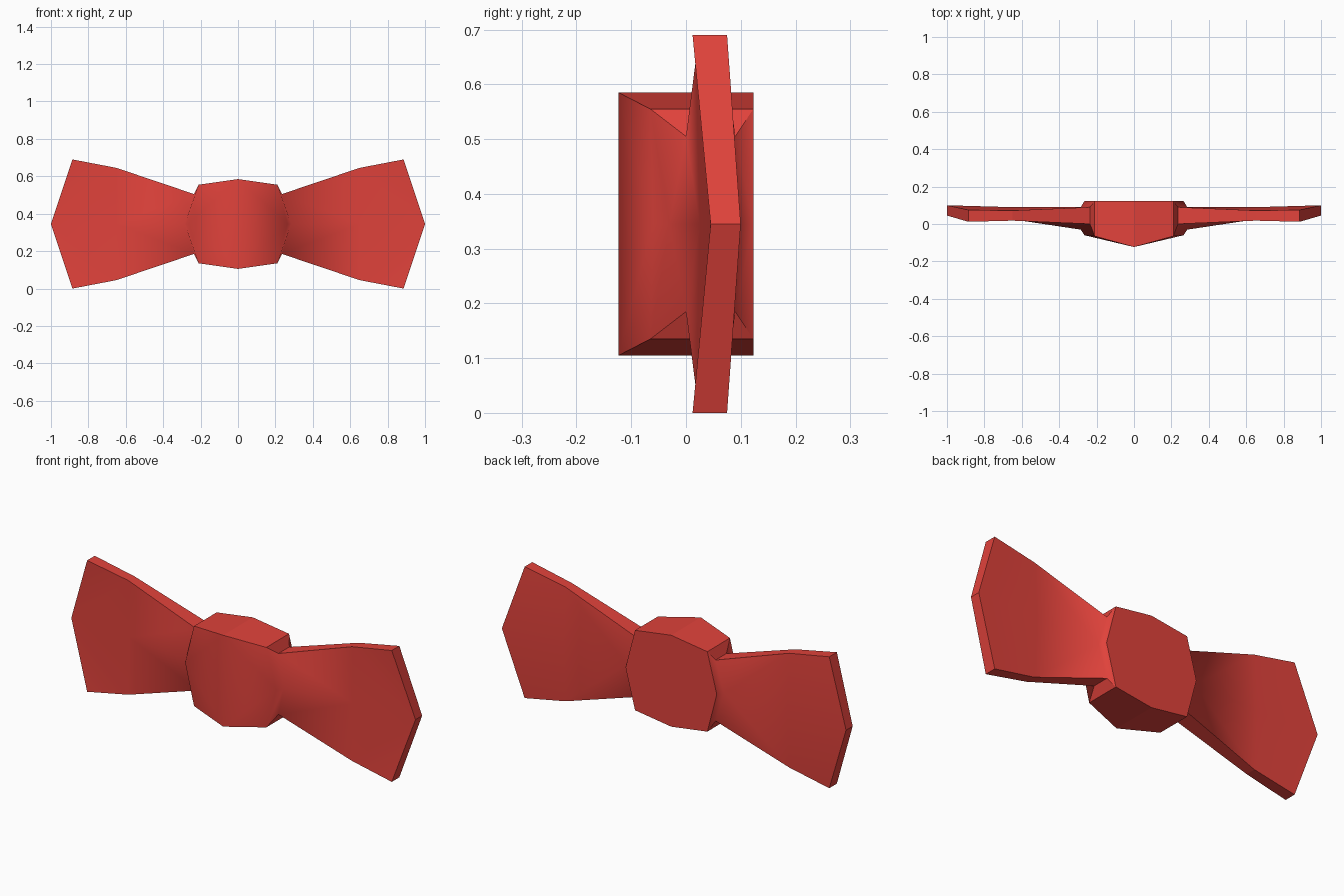
import bpy, bmesh

cube = bpy.data.objects.get("Cube")
if cube:
    bpy.data.objects.remove(cube, do_unlink=True)

red = bpy.data.materials.new("red_fabric")
red.use_nodes = True
red.diffuse_color = (0.75, 0.055, 0.044, 1)
red.node_tree.nodes["Principled BSDF"].inputs["Base Color"].default_value = red.diffuse_color

MID = 0.345  # height of the horizontal centre line

# Cross-sections from the knot outwards: (x, front y, back y, height above centre)
# for the upper edge, and (x, front y, back y) for the centre line
sections = [
    ((0.00, -0.123, 0.123, 0.240), (0.00, -0.123, 0.123)),   # knot centre
    ((0.21, -0.065, 0.123, 0.210), (0.265, -0.06, 0.123)),   # knot side
    ((0.235, 0.00, 0.09, 0.160), (0.285, -0.03, 0.09)),      # wing root
    ((0.65, 0.018, 0.072, 0.300), (0.65, 0.025, 0.09)),      # wing middle
    ((0.885, 0.012, 0.075, 0.345), (1.00, 0.045, 0.10)),     # wing tip
]

bm = bmesh.new()
rings = []
for (tx, tf, tb, tz), (mx, mf, mb) in sections:
    points = [(tx, tf, tz), (mx, mf, 0), (mx, mb, 0), (tx, tb, tz)]
    rings.append([bm.verts.new(p) for p in points])

# Cloth faces are smooth, the rim and the back of the knot are flat
for i, (a, b) in enumerate(zip(rings, rings[1:])):
    front = bm.faces.new((a[0], a[1], b[1], b[0]))
    back = bm.faces.new((a[2], a[3], b[3], b[2]))
    rim = bm.faces.new((a[3], a[0], b[0], b[3]))
    front.smooth = True
    back.smooth = i > 0
    rim.smooth = False
bm.faces.new(rings[-1])  # wing tip
bmesh.ops.recalc_face_normals(bm, faces=bm.faces)
if next(f for f in bm.faces if f.smooth).normal.y > 0:
    bmesh.ops.reverse_faces(bm, faces=bm.faces)

mesh = bpy.data.meshes.new("bow_tie")
bm.to_mesh(mesh)
bm.free()
mesh.materials.append(red)
bow = bpy.data.objects.new("bow_tie", mesh)
bow.location.z = MID
bpy.context.collection.objects.link(bow)

# Repeat the quarter to the other side and downwards
mirror = bow.modifiers.new("mirror", "MIRROR")
mirror.use_axis = (True, False, True)
mirror.merge_threshold = 0.0005
